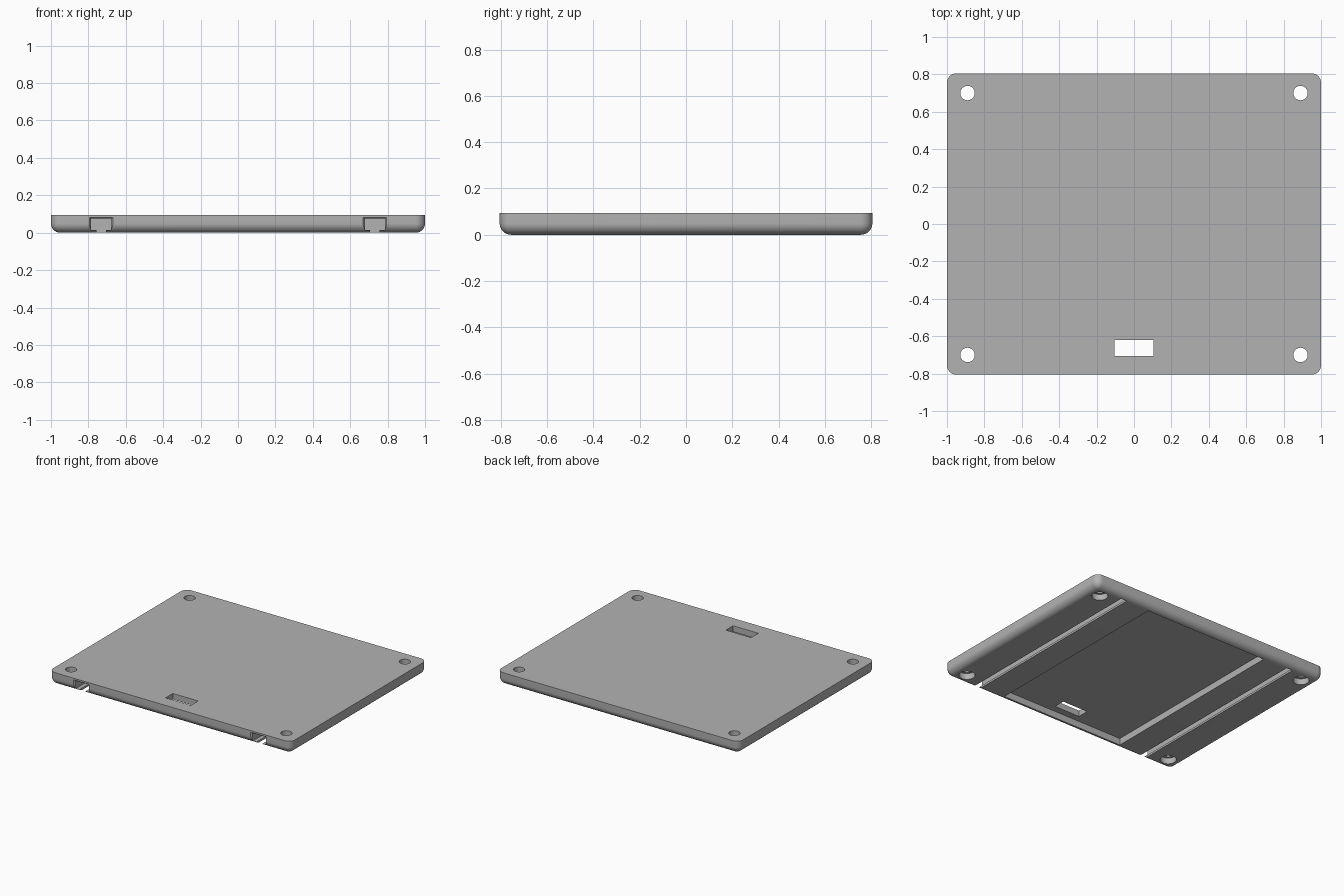
import bpy
import bmesh
from mathutils import Matrix, Vector

cube = bpy.data.objects.get("Cube")
if cube:
    bpy.data.objects.remove(cube, do_unlink=True)

HALF_X, HALF_Y, HEIGHT, RADIUS = 1.0, 0.805, 0.095, 0.05

grey = bpy.data.materials.new("plain_grey")
grey.use_nodes = True
colour = (0.45, 0.45, 0.45, 1)
grey.diffuse_color = colour
grey.node_tree.nodes["Principled BSDF"].inputs["Base Color"].default_value = colour


def make_object(name, bm):
    bmesh.ops.recalc_face_normals(bm, faces=bm.faces[:])
    mesh = bpy.data.meshes.new(name)
    bm.to_mesh(mesh)
    bm.free()
    mesh.materials.append(grey)
    obj = bpy.data.objects.new(name, mesh)
    bpy.context.collection.objects.link(obj)
    return obj


def add_box(bm, low, high):
    low, high = Vector(low), Vector(high)
    matrix = Matrix.Translation((low + high) / 2) @ Matrix.Diagonal((high - low).to_4d())
    return bmesh.ops.create_cube(bm, size=1, matrix=matrix)["verts"]


def box(low, high):
    bm = bmesh.new()
    add_box(bm, low, high)
    return make_object("cutter", bm)


def cylinder(x, y, radius, low, high):
    bm = bmesh.new()
    bmesh.ops.create_cone(bm, cap_ends=True, segments=48, radius1=radius, radius2=radius,
                          depth=high - low, matrix=Matrix.Translation((x, y, (low + high) / 2)))
    return make_object("cutter", bm)


def t_slot(x, front, back):
    # T-shaped profile swept along y
    half = [(0.025, -0.1), (0.025, 0.015), (0.054, 0.015), (0.054, 0.075)]
    profile = half + [(-px, pz) for px, pz in reversed(half)]
    bm = bmesh.new()
    face = bm.faces.new([bm.verts.new((x + px, front, pz)) for px, pz in profile])
    swept = bmesh.ops.extrude_face_region(bm, geom=[face])["geom"]
    verts = [v for v in swept if isinstance(v, bmesh.types.BMVert)]
    bmesh.ops.translate(bm, verts=verts, vec=(0, back - front, 0))
    return make_object("cutter", bm)


def lead_in(x):
    # flared mouth at the front of a slot
    bm = bmesh.new()
    for v in add_box(bm, (x - 0.064, -HALF_Y - 0.001, 0.008), (x + 0.064, -HALF_Y + 0.012, 0.083)):
        if v.co.y > -HALF_Y:
            v.co.x = x + (0.053 if v.co.x > x else -0.053)
            v.co.z = 0.074 if v.co.z > 0.04 else 0.016
    return make_object("cutter", bm)


def cut(target, cutter):
    mod = target.modifiers.new("cut", "BOOLEAN")
    mod.operation = "DIFFERENCE"
    mod.solver = "EXACT"
    mod.object = cutter
    bpy.context.view_layer.objects.active = target
    bpy.ops.object.modifier_apply(modifier=mod.name)
    bpy.data.objects.remove(cutter, do_unlink=True)


# Plate with rounded corners and a rounded lower edge
bm = bmesh.new()
add_box(bm, (-HALF_X, -HALF_Y, 0), (HALF_X, HALF_Y, HEIGHT))
edges = [e for e in bm.edges if not all(v.co.z > HEIGHT / 2 for v in e.verts)]
bmesh.ops.bevel(bm, geom=edges, offset=RADIUS, offset_type="OFFSET", segments=10,
                profile=0.5, affect="EDGES", clamp_overlap=True)
plate = make_object("mounting_plate", bm)

# Wide recess underneath and the rectangular window through it
cut(plate, box((-0.51, -0.757, -0.1), (0.51, 0.757, 0.05)))
cut(plate, box((-0.105, -0.705, -0.1), (0.105, -0.62, 0.2)))

for side in (-1, 1):
    # Sliding slots, open at the front
    cut(plate, t_slot(side * 0.732, -0.9, 0.765))
    cut(plate, lead_in(side * 0.732))
    # Screw holes with counterbores underneath
    for end in (-1, 1):
        cut(plate, cylinder(side * 0.89, end * 0.7, 0.0385, -0.1, 0.2))
        cut(plate, cylinder(side * 0.89, end * 0.7, 0.055, -0.1, 0.045))

bpy.ops.object.select_all(action="DESELECT")
plate.select_set(True)
bpy.context.view_layer.objects.active = plate
bpy.ops.object.shade_smooth_by_angle()
